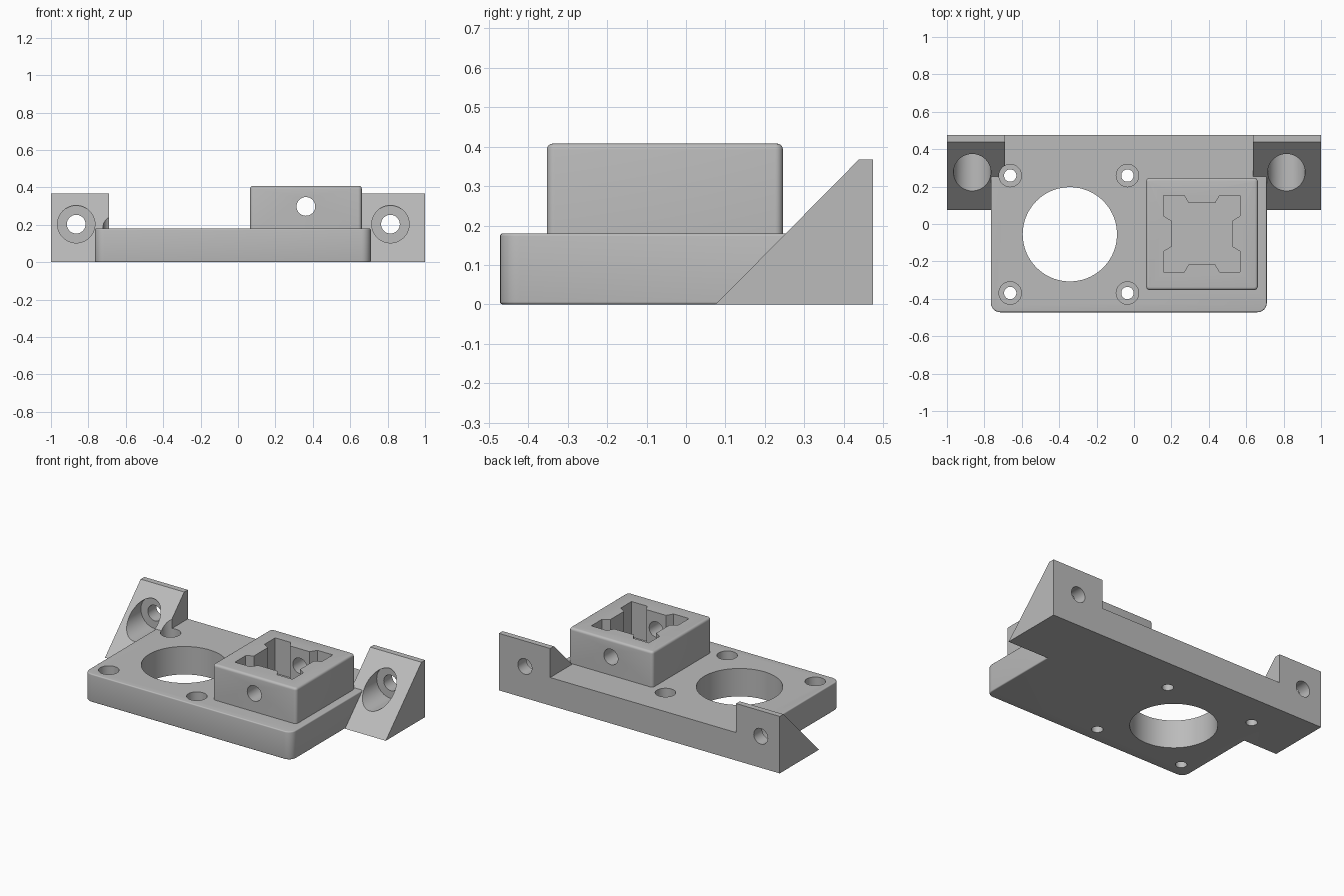
import bpy, bmesh, math
from mathutils import Vector, Matrix

if "Cube" in bpy.data.objects:
    bpy.data.objects.remove(bpy.data.objects["Cube"])

grey = bpy.data.materials.new("grey_plastic")
grey.diffuse_color = (0.5, 0.5, 0.5, 1)
grey.use_nodes = True
grey.node_tree.nodes["Principled BSDF"].inputs["Base Color"].default_value = grey.diffuse_color


def to_object(name, bm):
    bmesh.ops.recalc_face_normals(bm, faces=bm.faces)
    me = bpy.data.meshes.new(name)
    bm.to_mesh(me)
    bm.free()
    me.materials.append(grey)
    ob = bpy.data.objects.new(name, me)
    bpy.context.collection.objects.link(ob)
    return ob


def prism(name, points, direction):
    bm = bmesh.new()
    face = bm.faces.new([bm.verts.new(p) for p in points])
    ext = bmesh.ops.extrude_face_region(bm, geom=[face])["geom"]
    verts = [g for g in ext if isinstance(g, bmesh.types.BMVert)]
    bmesh.ops.translate(bm, verts=verts, vec=Vector(direction))
    return to_object(name, bm)


def cylinder(name, start, end, radius, sides=48):
    a, b = Vector(start), Vector(end)
    bm = bmesh.new()
    rot = (b - a).to_track_quat("Z", "Y").to_matrix().to_4x4()
    bmesh.ops.create_cone(bm, cap_ends=True, segments=sides, radius1=radius,
                          radius2=radius, depth=(b - a).length,
                          matrix=Matrix.Translation((a + b) / 2) @ rot)
    return to_object(name, bm)


def rounded_box(name, lo, hi, upright, rim, pick_upright, pick_rim):
    """Box with rounded upright edges, then softened rim edges."""
    lo, hi = Vector(lo), Vector(hi)
    bm = bmesh.new()
    bmesh.ops.create_cube(bm, size=1)
    for v in bm.verts:
        v.co = Vector([(lo[i] + hi[i]) / 2 + v.co[i] * (hi[i] - lo[i]) for i in range(3)])

    def mid(e):
        return (e.verts[0].co + e.verts[1].co) / 2

    def is_up(e):
        return abs(e.verts[0].co.z - e.verts[1].co.z) > 1e-4

    for width, segs, test in (
            (upright, 6, lambda e: is_up(e) and pick_upright(mid(e))),
            (rim, 4, lambda e: not is_up(e) and pick_rim(mid(e)))):
        bmesh.ops.bevel(bm, geom=[e for e in bm.edges if test(e)], offset=width,
                        segments=segs, profile=0.5, affect="EDGES")
    return to_object(name, bm)


def combine(target, tool, operation):
    mod = target.modifiers.new("bool", "BOOLEAN")
    mod.operation, mod.solver, mod.object = operation, "EXACT", tool
    bpy.context.view_layer.objects.active = target
    bpy.ops.object.modifier_apply(modifier=mod.name)
    bpy.data.objects.remove(tool, do_unlink=True)


# Base plate: round front corners, thin softened rim except at the back
mount = rounded_box("motor_mount", (-0.765, -0.472, 0), (0.71, 0.475, 0.18), 0.05, 0.007,
                    lambda m: m.y < 0, lambda m: m.y < 0.47)

# Socket block, sunk slightly into the plate
block = rounded_box("socket_block", (0.065, -0.353, 0.1), (0.662, 0.246, 0.408), 0.02, 0.015,
                    lambda m: True, lambda m: m.z > 0.4)
combine(mount, block, "UNION")

# Wedge ears with counterbored mounting holes
for x0, x1, hx in ((-1, -0.69, -0.865), (0.635, 1, 0.815)):
    ear = prism("ear", [(x0, 0.075, 0), (x0, 0.475, 0), (x0, 0.475, 0.367), (x0, 0.438, 0.367)],
                (x1 - x0, 0, 0))
    combine(ear, cylinder("ear_bore", (hx, -0.1, 0.203), (hx, 0.39, 0.203), 0.1), "DIFFERENCE")
    combine(ear, cylinder("ear_hole", (hx, 0.2, 0.203), (hx, 0.6, 0.203), 0.05), "DIFFERENCE")
    combine(mount, ear, "UNION")

# Motor opening and four counterbored screw holes
combine(mount, cylinder("motor_hole", (-0.343, -0.055, -0.1), (-0.343, -0.055, 0.3), 0.252, 96),
        "DIFFERENCE")
for x in (-0.662, -0.035):
    for y in (-0.369, 0.259):
        combine(mount, cylinder("screw_head", (x, y, 0.06), (x, y, 0.6), 0.06), "DIFFERENCE")
        combine(mount, cylinder("screw_hole", (x, y, -0.1), (x, y, 0.1), 0.033), "DIFFERENCE")

# Socket pocket: square with a tapered rib on each side
quarter = [(-0.205, 0.205), (-0.095, 0.205), (-0.07, 0.163), (0.07, 0.163), (0.095, 0.205)]
pocket = []
for k in range(4):
    c, s = round(math.cos(k * math.pi / 2)), round(-math.sin(k * math.pi / 2))
    pocket += [(0.363 + c * x - s * y, -0.052 + s * x + c * y, 0.18) for x, y in quarter]
combine(mount, prism("pocket", pocket, (0, 0, 0.4)), "DIFFERENCE")

# Clamp screw hole through front and back walls of the block
combine(mount, cylinder("clamp_hole", (0.363, -0.5, 0.298), (0.363, 0.4, 0.298), 0.05),
        "DIFFERENCE")

bpy.ops.object.select_all(action="DESELECT")
mount.select_set(True)
bpy.context.view_layer.objects.active = mount
bpy.ops.object.shade_smooth_by_angle(angle=math.radians(30))
